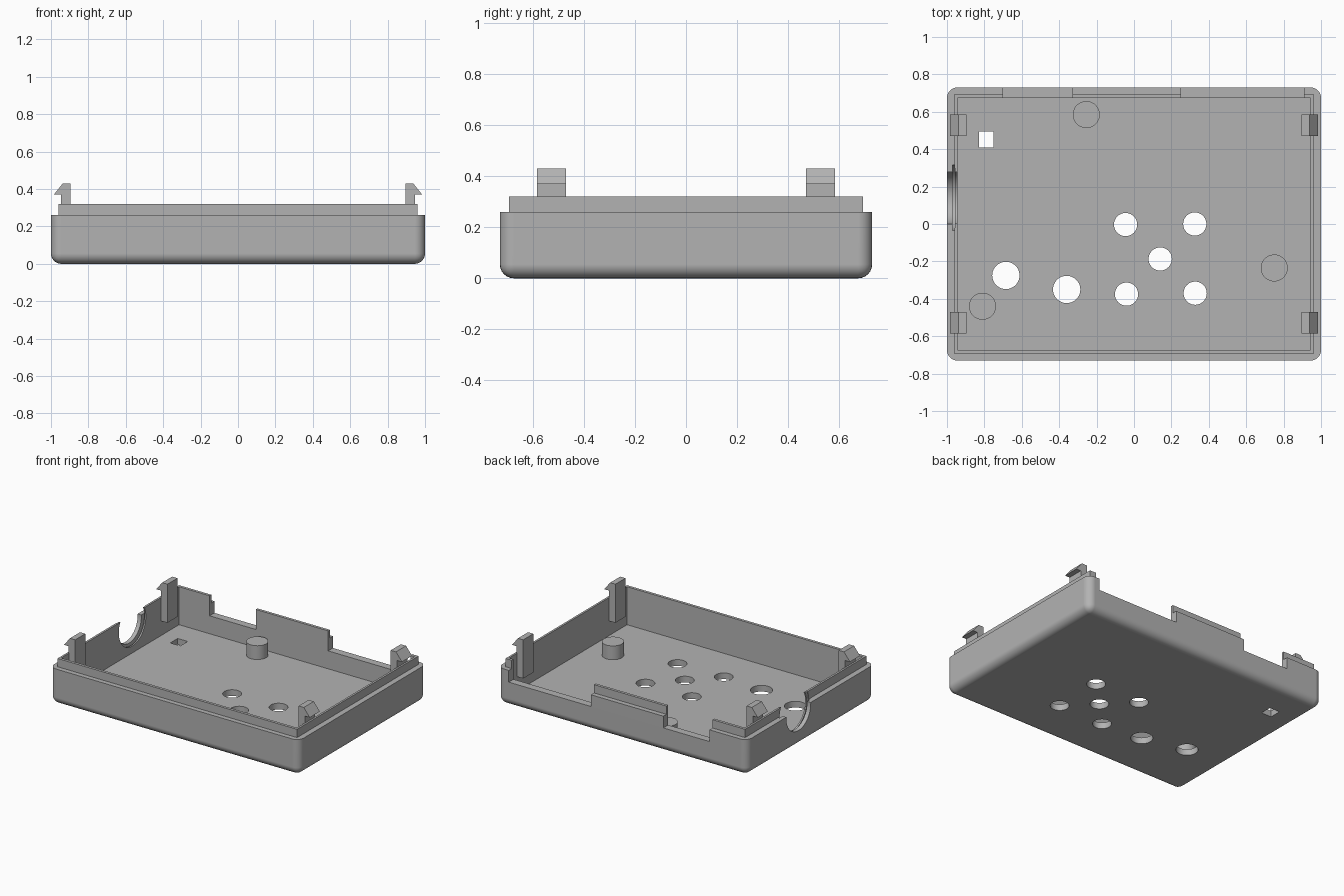
import bpy, bmesh, math
from mathutils import Matrix, Vector

if "Cube" in bpy.data.objects:
    bpy.data.objects.remove(bpy.data.objects["Cube"])

grey = bpy.data.materials.new("plastic grey")
grey.diffuse_color = (0.45, 0.45, 0.45, 1)
grey.use_nodes = True
grey.node_tree.nodes["Principled BSDF"].inputs["Base Color"].default_value = grey.diffuse_color


def finish(name, bm):
    bmesh.ops.recalc_face_normals(bm, faces=bm.faces[:])
    me = bpy.data.meshes.new(name)
    bm.to_mesh(me)
    bm.free()
    me.materials.append(grey)
    ob = bpy.data.objects.new(name, me)
    bpy.context.collection.objects.link(ob)
    return ob


def box(name, x0, x1, y0, y1, z0, z1, bevel=0):
    bm = bmesh.new()
    bmesh.ops.create_cube(bm, size=1)
    for v in bm.verts:
        v.co = Vector(((x0 + x1) / 2 + v.co.x * (x1 - x0),
                       (y0 + y1) / 2 + v.co.y * (y1 - y0),
                       (z0 + z1) / 2 + v.co.z * (z1 - z0)))
    if bevel:  # round everything but the top rim
        edges = [e for e in bm.edges if min(v.co.z for v in e.verts) < z1 - 1e-4]
        bmesh.ops.bevel(bm, geom=edges, offset=bevel, segments=6,
                        profile=0.5, affect='EDGES')
    return finish(name, bm)


def cylinder(name, centre, r, depth, axis='Z', sides=48):
    bm = bmesh.new()
    m = Matrix.Translation(centre)
    if axis == 'X':
        m = m @ Matrix.Rotation(math.pi / 2, 4, 'Y')
    bmesh.ops.create_cone(bm, cap_ends=True, segments=sides, radius1=r,
                          radius2=r, depth=depth, matrix=m)
    return finish(name, bm)


def activate(ob):
    bpy.ops.object.select_all(action='DESELECT')
    ob.select_set(True)
    bpy.context.view_layer.objects.active = ob


def combine(target, tool, operation='DIFFERENCE'):
    mod = target.modifiers.new("bool", 'BOOLEAN')
    mod.operation, mod.solver, mod.object = operation, 'EXACT', tool
    activate(target)
    bpy.ops.object.modifier_apply(modifier=mod.name)
    bpy.data.objects.remove(tool)


FLOOR = 0.045

# tray shell with a raised lip
tray = box("tray", -1, 1, -0.73, 0.73, 0, 0.26, bevel=0.055)
combine(tray, box("lip", -0.96, 0.96, -0.695, 0.695, 0.1, 0.32), 'UNION')
combine(tray, box("cavity", -0.945, 0.945, -0.675, 0.675, FLOOR, 0.6))

# notches in the back wall
for x0, x1 in ((-0.70, -0.33), (0.25, 0.91)):
    combine(tray, box("notch", x0, x1, 0.66, 0.8, 0.175, 0.6))

# stepped round cable opening in the left wall
for x0, x1, r in ((-1.1, -0.9, 0.14), (-0.97, -0.9, 0.155), (-0.97, -0.956, 0.175)):
    combine(tray, cylinder("opening", ((x0 + x1) / 2, 0.14, 0.25), r, x1 - x0, 'X'))

# floor holes
for x, y, r in ((-0.045, -0.003, 0.062), (0.325, 0, 0.062), (0.14, -0.187, 0.062),
                (-0.04, -0.375, 0.062), (0.327, -0.37, 0.062),
                (-0.685, -0.275, 0.073), (-0.36, -0.35, 0.073)):
    combine(tray, cylinder("hole", (x, y, 0), r, 0.3))
combine(tray, box("square_hole", -0.83, -0.75, 0.41, 0.495, -0.1, 0.2))

# support pegs
parts = [tray]
for x, y in ((-0.255, 0.585), (0.75, -0.235), (-0.81, -0.44)):
    parts.append(cylinder("support_peg", (x, y, FLOOR + 0.045), 0.072, 0.11))

# snap clips on the side walls
hook = [(0.895, 0.15), (0.947, 0.15), (0.947, 0.37), (0.985, 0.37),
        (0.937, 0.43), (0.895, 0.43)]
for sx in (-1, 1):
    for y0 in (-0.585, 0.47):
        bm = bmesh.new()
        face = bm.faces.new([bm.verts.new((sx * x, y0, z)) for x, z in hook])
        ext = bmesh.ops.extrude_face_region(bm, geom=[face])
        bmesh.ops.translate(bm, vec=(0, 0.115, 0),
                            verts=[g for g in ext["geom"] if isinstance(g, bmesh.types.BMVert)])
        finish("snap_clip", bm)

# smooth rounded surfaces, keep hard edges
for ob in parts:
    activate(ob)
    bpy.ops.object.shade_smooth_by_angle(angle=math.radians(30))
    wn = ob.modifiers.new("weighted", 'WEIGHTED_NORMAL')
    wn.keep_sharp = True
